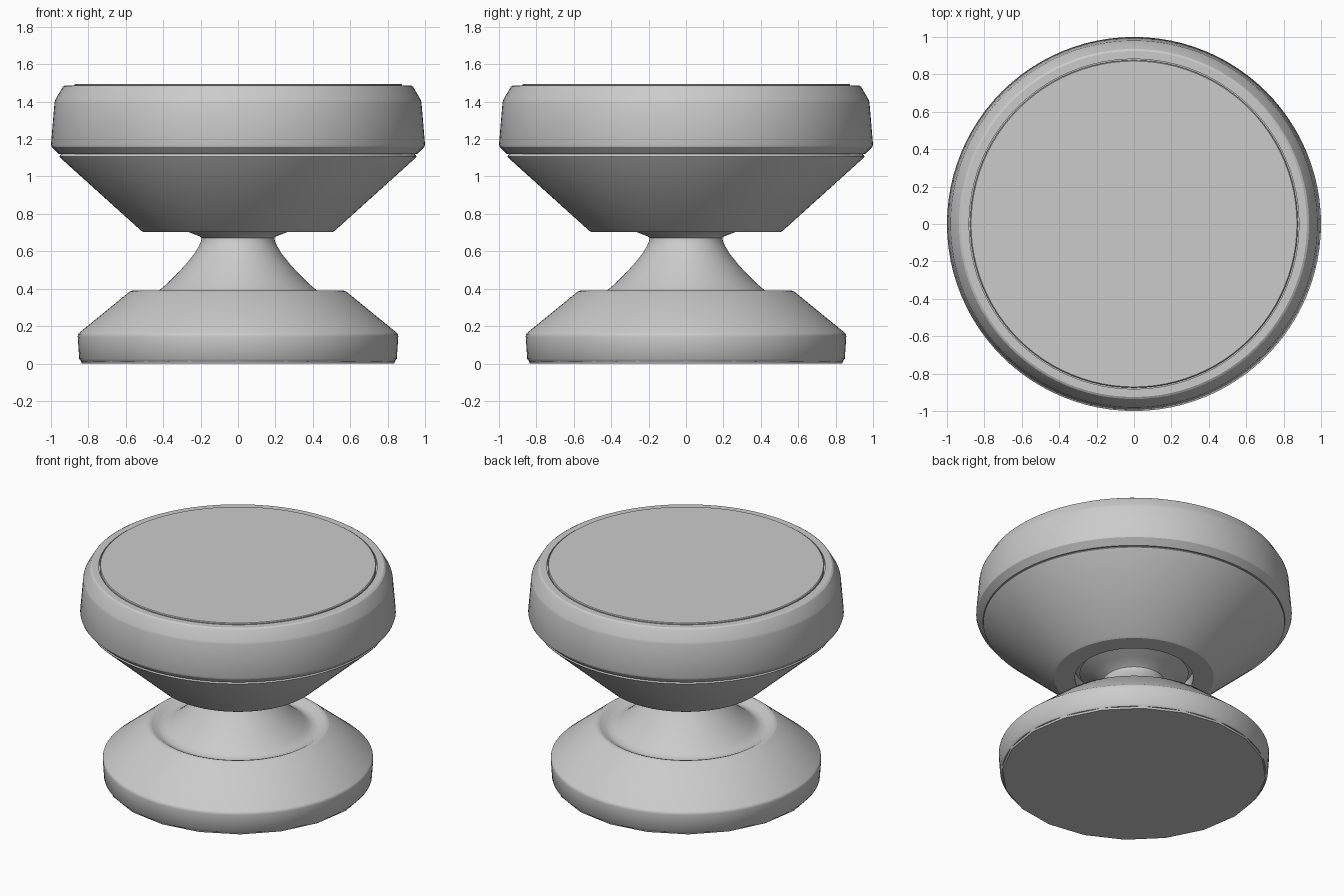
import bpy, bmesh, math

if "Cube" in bpy.data.objects:
    bpy.data.objects.remove(bpy.data.objects["Cube"])


def lathe(name, profile, sides=96, angle=25):
    """Spin a list of (radius, height) points around z."""
    bm = bmesh.new()
    rings = []
    for r, z in profile:
        if r == 0:
            rings.append([bm.verts.new((0, 0, z))] * sides)
        else:
            rings.append([bm.verts.new((r * math.cos(2 * math.pi * i / sides),
                                        r * math.sin(2 * math.pi * i / sides), z))
                          for i in range(sides)])
    for a, b in zip(rings, rings[1:]):
        for i in range(sides):
            j = (i + 1) % sides
            bm.faces.new(list(dict.fromkeys((a[i], a[j], b[j], b[i]))))
    bmesh.ops.recalc_face_normals(bm, faces=bm.faces)
    mesh = bpy.data.meshes.new(name)
    bm.to_mesh(mesh)
    bm.free()
    obj = bpy.data.objects.new(name, mesh)
    bpy.context.collection.objects.link(obj)
    bpy.ops.object.select_all(action='DESELECT')
    obj.select_set(True)
    bpy.context.view_layer.objects.active = obj
    bpy.ops.object.shade_smooth_by_angle(angle=math.radians(angle))
    return obj


# coarse pad under the foot
lathe("base_pad", [(0, 0), (0.835, 0), (0.845, 0.025), (0, 0.025)], sides=20)

# foot, shallow trough and concave neck flaring into the socket
lathe("base_and_neck", [
    (0, 0.012), (0.838, 0.012), (0.849, 0.025), (0.857, 0.145), (0.855, 0.157),
    (0.848, 0.165), (0.58, 0.384), (0.565, 0.39), (0.545, 0.384), (0.51, 0.362),
    (0.48, 0.358), (0.45, 0.37), (0.42, 0.392), (0.375, 0.43), (0.325, 0.48),
    (0.275, 0.535), (0.235, 0.585), (0.208, 0.63), (0.197, 0.655),
    (0.195, 0.672), (0.205, 0.68), (0.27, 0.705), (0.345, 0.735), (0, 0.76)],
    angle=40)

# lower cone of the knob, with the socket recess in its underside
lathe("knob_cone", [
    (0, 0.78), (0.375, 0.78), (0.375, 0.703), (0.505, 0.703), (0.52, 0.712),
    (0.95, 1.10), (0.955, 1.108), (0.945, 1.12), (0, 1.12)])

# upper drum of the knob with chamfered rim and a seat for the cap
lathe("knob_drum", [
    (0, 1.12), (0.957, 1.12), (0.996, 1.158), (1.0, 1.17), (0.981, 1.395),
    (0.977, 1.41), (0.936, 1.48), (0.925, 1.487), (0.882, 1.487),
    (0.882, 1.46), (0, 1.46)])

# flat cap on top
lathe("knob_cap", [
    (0, 1.46), (0.876, 1.46), (0.876, 1.49), (0.871, 1.495), (0, 1.495)])
